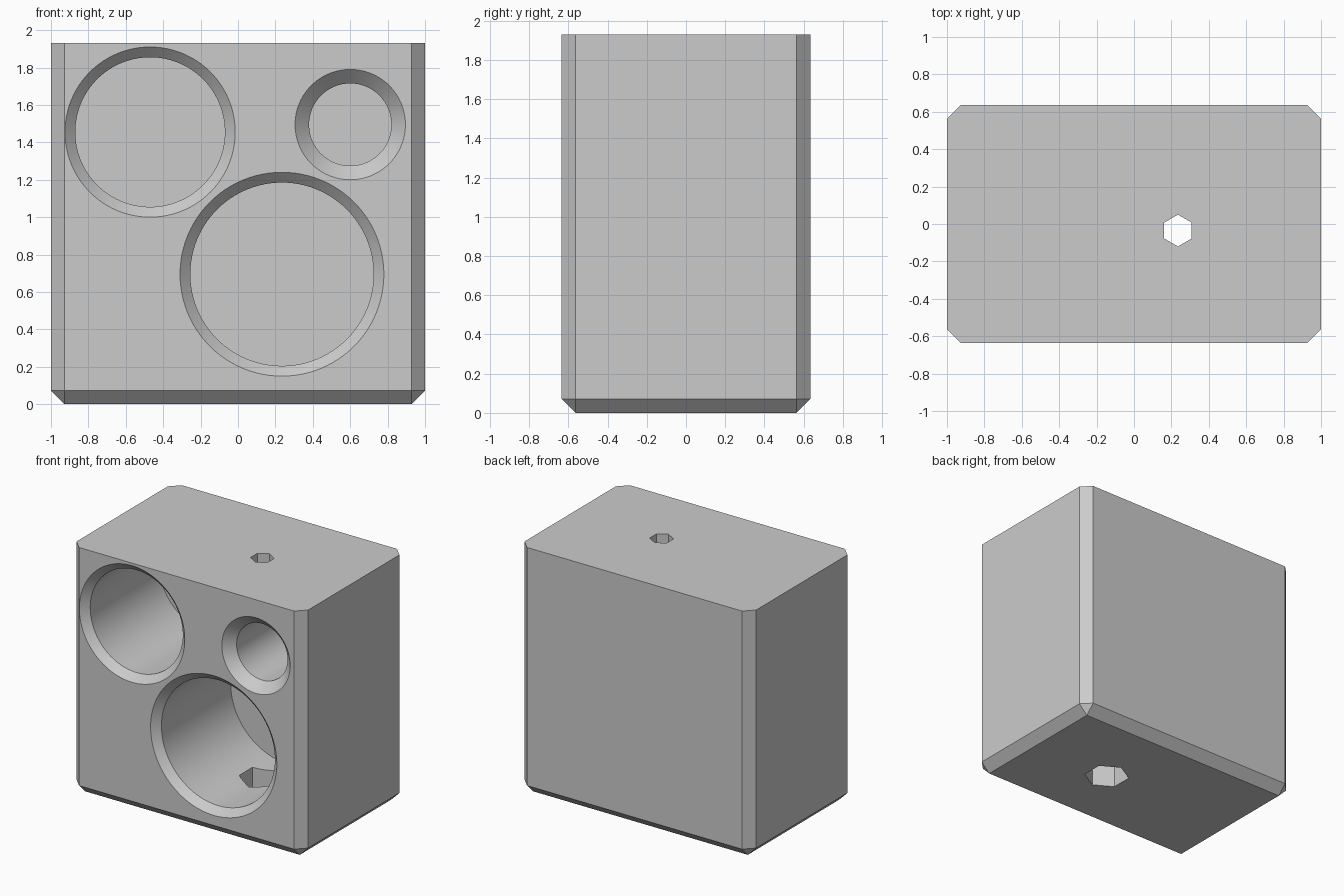
import bpy, bmesh, math
from mathutils import Matrix

if "Cube" in bpy.data.objects:
    bpy.data.objects.remove(bpy.data.objects["Cube"], do_unlink=True)

HALF_W, HALF_D, HEIGHT = 1.0, 0.635, 1.93
CHAMFER = 0.072
BORE_DEPTH = 0.91
HEX_X, HEX_Y = 0.235, -0.035

grey = bpy.data.materials.new("plain_grey")
grey.use_nodes = True
colour = (0.6, 0.6, 0.6, 1)
grey.diffuse_color = colour
grey.node_tree.nodes["Principled BSDF"].inputs["Base Color"].default_value = colour


def make_object(name, bm):
    bmesh.ops.recalc_face_normals(bm, faces=bm.faces)
    mesh = bpy.data.meshes.new(name)
    bm.to_mesh(mesh)
    bm.free()
    mesh.materials.append(grey)
    obj = bpy.data.objects.new(name, mesh)
    bpy.context.collection.objects.link(obj)
    return obj


def lathe(name, rings, sides, matrix, start=0.0):
    """Closed solid through (radius, height) rings around local z."""
    bm = bmesh.new()
    loops = []
    for radius, h in rings:
        angles = [start + math.tau * i / sides for i in range(sides)]
        loops.append([bm.verts.new(matrix @ Matrix.Translation(
            (radius * math.cos(a), radius * math.sin(a), h)).translation) for a in angles])
    for low, high in zip(loops, loops[1:]):
        for i in range(sides):
            j = (i + 1) % sides
            bm.faces.new((low[i], low[j], high[j], high[i]))
    bm.faces.new(loops[0])
    bm.faces.new(loops[-1])
    return make_object(name, bm)


# Block: chamfered upright and bottom edges, sharp top rim
bm = bmesh.new()
bmesh.ops.create_cube(bm, size=1)
bmesh.ops.scale(bm, vec=(2 * HALF_W, 2 * HALF_D, HEIGHT), verts=bm.verts)
bmesh.ops.translate(bm, vec=(0, 0, HEIGHT / 2), verts=bm.verts)
edges = [e for e in bm.edges if min(v.co.z for v in e.verts) < HEIGHT / 2]
bmesh.ops.bevel(bm, geom=edges, offset=CHAMFER, offset_type='OFFSET',
                segments=1, affect='EDGES')
block = make_object("holder_block", bm)

# Round blind bores with countersunk mouths: x, z, radius, countersink
cutters = []
bores = {"large_bore": (0.235, 0.695, 0.49, 0.055),
         "medium_bore": (-0.47, 1.455, 0.40, 0.055),
         "small_bore": (0.60, 1.495, 0.22, 0.075)}
for name, (x, z, r, sink) in bores.items():
    place = Matrix.Translation((x, -HALF_D, z)) @ Matrix.Rotation(-math.pi / 2, 4, 'X')
    rings = [(r + sink + 0.02, -0.02), (r, sink), (r, BORE_DEPTH)]
    cutters.append(lathe(name + "_cutter", rings, 96, place))

# Hexagonal holes: narrow from the top, wide from the bottom, meeting the large bore
hexes = {"top_hex": (0.085, 0.8, HEIGHT + 0.1), "bottom_hex": (0.165, -0.1, 0.6)}
for name, (r, low, high) in hexes.items():
    cutters.append(lathe(name + "_cutter", [(r, low), (r, high)], 6,
                         Matrix.Translation((HEX_X, HEX_Y, 0)), math.pi / 2))

# Cut the block, then drop the cutters
for cutter in cutters:
    cut = block.modifiers.new(cutter.name, 'BOOLEAN')
    cut.operation = 'DIFFERENCE'
    cut.solver = 'EXACT'
    cut.object = cutter
    cutter.hide_render = True
bpy.ops.object.select_all(action='DESELECT')
bpy.context.view_layer.objects.active = block
block.select_set(True)
for cutter in cutters:
    bpy.ops.object.modifier_apply(modifier=cutter.name)
    bpy.data.objects.remove(cutter, do_unlink=True)
bpy.ops.object.shade_smooth_by_angle(angle=math.radians(25))
